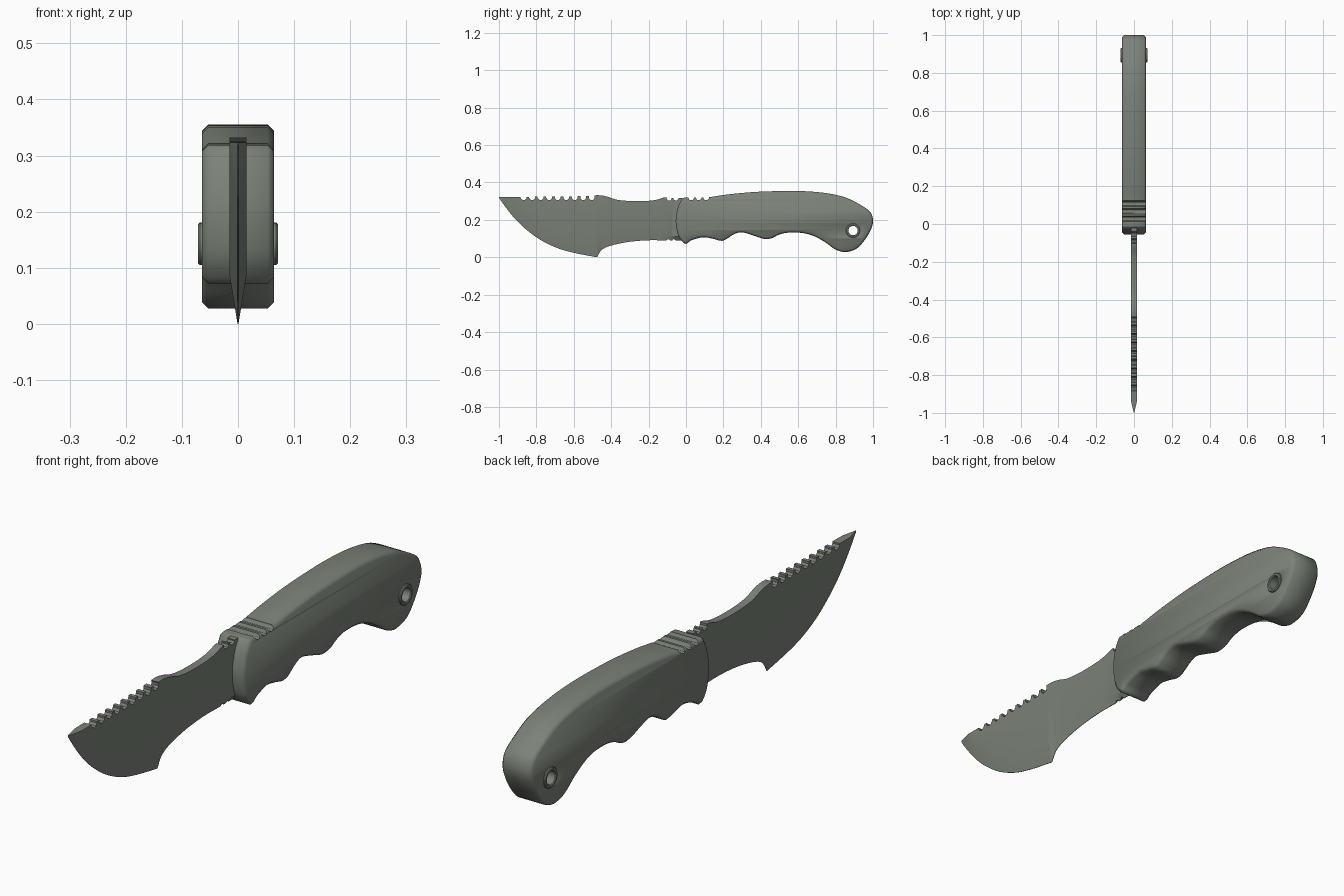
import bpy, bmesh, math
from mathutils import Matrix, Vector

if "Cube" in bpy.data.objects:
    bpy.data.objects.remove(bpy.data.objects["Cube"])

# Maps a flat drawing (y, z) with thickness along x into the world
SIDE = Matrix(((0, 0, 1, 0), (1, 0, 0, 0), (0, 1, 0, 0), (0, 0, 0, 1)))


def catmull(pts, closed=False, n=5):
    out, m = [], len(pts)
    for i in range(m if closed else m - 1):
        if closed:
            q = [pts[(i + k) % m] for k in (-1, 0, 1, 2)]
        else:
            q = [pts[min(max(i + k, 0), m - 1)] for k in (-1, 0, 1, 2)]
        a, b, c, d = map(Vector, q)
        if (c - b).length < 1e-6:
            continue
        for s in range(n):
            t = s / n
            out.append(0.5 * (2 * b + (c - a) * t + (2 * a - 5 * b + 4 * c - d) * t * t
                              + (3 * b - a - 3 * c + d) * t ** 3))
    if not closed:
        out.append(Vector(pts[-1]))
    return out


def circle(y, z, r, n=24):
    return [Vector((y + r * math.cos(2 * math.pi * i / n),
                    z + r * math.sin(2 * math.pi * i / n))) for i in range(n)]


def add_object(name, mesh):
    ob = bpy.data.objects.new(name, mesh)
    bpy.context.collection.objects.link(ob)
    return ob


def slab(name, loops, half, chamfer):
    """Filled outline with holes, extruded along x, chamfered rim."""
    cu = bpy.data.curves.new(name, 'CURVE')
    cu.dimensions, cu.fill_mode = '2D', 'BOTH'
    cu.extrude, cu.bevel_depth = half - chamfer, chamfer
    cu.offset, cu.bevel_resolution = -chamfer, 0
    for loop in loops:
        sp = cu.splines.new('POLY')
        sp.points.add(len(loop) - 1)
        for p, co in zip(sp.points, loop):
            p.co = (co[0], co[1], 0, 1)
        sp.use_cyclic_u = True
    tmp = add_object(name + "_outline", cu)
    dg = bpy.context.evaluated_depsgraph_get()
    me = bpy.data.meshes.new_from_object(tmp.evaluated_get(dg))
    bpy.data.objects.remove(tmp)
    me.transform(SIDE)
    bm = bmesh.new()
    bm.from_mesh(me)
    bmesh.ops.remove_doubles(bm, verts=bm.verts, dist=1e-5)
    bmesh.ops.recalc_face_normals(bm, faces=bm.faces)
    bm.to_mesh(me)
    return add_object(name, me)


def activate(ob):
    bpy.ops.object.select_all(action='DESELECT')
    ob.select_set(True)
    bpy.context.view_layer.objects.active = ob


def cut_grooves(ob, spots):
    """Cut rods running across x at (y, z, radius)."""
    bm = bmesh.new()
    for y, z, r in spots:
        bmesh.ops.create_cone(bm, cap_ends=True, segments=10, radius1=r, radius2=r, depth=0.3,
                              matrix=Matrix.Translation((0, y, z)) @ SIDE)
    me = bpy.data.meshes.new("groove_cutter")
    bm.to_mesh(me)
    cutter = add_object("groove_cutter", me)
    cutter.hide_render = True
    mod = ob.modifiers.new("grooves", 'BOOLEAN')
    mod.operation, mod.solver, mod.object = 'DIFFERENCE', 'EXACT', cutter
    activate(ob)
    bpy.ops.object.modifier_apply(modifier=mod.name)
    bpy.data.objects.remove(cutter)


def height(line, y):
    for a, b in zip(line, line[1:]):
        if a[0] <= y <= b[0]:
            return a[1] + (b[1] - a[1]) * (y - a[0]) / max(b[0] - a[0], 1e-9)
    return line[-1][1]


# Blade: spine and cutting edge lines, wedge ground towards the edge
spine = catmull([(-1, .323), (-.9, .323), (-.7, .325), (-.55, .327), (-.47, .332), (-.42, .324),
                 (-.37, .308), (-.3, .301), (-.22, .301), (-.16, .307), (-.11, .321), (-.07, .317),
                 (0, .317)])
edge = catmull([(-1, .318), (-.97, .275), (-.92, .212), (-.86, .153), (-.78, .094), (-.69, .05),
                (-.6, .024), (-.475, 0), (-.475, 0), (-.457, .032), (-.43, .052), (-.38, .068),
                (-.3, .083), (-.2, .091), (-.1, .09), (0, .09)])
ys = sorted({round(-1 + .01 * i, 4) for i in range(99)} | {-.995, -.475, -.465, -.455, -.445})
T = 0.015
bm = bmesh.new()
rings = []
for y in ys:
    top, low = height(spine, y), height(edge, y)
    bw = .085 if y < -.15 else max(.02, .085 - (y + .15) * .8)
    mid = min(low + bw, top - .001)
    th = max(.001, T * min(1, (top - low) / bw))
    section = [(th, top), (th, mid), (.0008, low), (-.0008, low), (-th, mid), (-th, top)]
    rings.append([bm.verts.new((x, y, z)) for x, z in section])
for a, b in zip(rings, rings[1:]):
    for i in range(6):
        j = (i + 1) % 6
        bm.faces.new((a[i], a[j], b[j], b[i]))
bm.faces.new(rings[0])
bm.faces.new(rings[-1])
bmesh.ops.recalc_face_normals(bm, faces=bm.faces)
me = bpy.data.meshes.new("blade")
bm.to_mesh(me)
blade = add_object("blade", me)
# Saw teeth, thumb notches and finger notches
teeth = [(-.868 + .0455 * i, .322, .0165) for i in range(9)]
thumb = [(-.09 + .036 * i, .317, .014) for i in range(2)]
finger = [(-.095 + .03 * i, .088, .009) for i in range(2)]
cut_grooves(blade, teeth + thumb + finger)

# Handle: finger-grooved outline with a lanyard hole
outline = catmull([(-.02, .312), (-.042, .27), (-.055, .2), (-.046, .13), (-.025, .09), (0, .072),
                   (.03, .091), (.09, .107), (.14, .1), (.19, .088), (.22, .1), (.26, .125),
                   (.3, .133), (.35, .12), (.42, .098), (.46, .103), (.5, .122), (.55, .132),
                   (.62, .13), (.68, .115), (.74, .083), (.79, .047), (.825, .032), (.86, .028),
                   (.91, .045), (.95, .085), (.985, .14), (1, .19), (.988, .238), (.95, .27),
                   (.87, .313), (.8, .334), (.7, .349), (.57, .355), (.4, .351), (.3, .344),
                   (.2, .333), (.12, .321), (.05, .319), (0, .319)], closed=True)
HOLE = (.893, .143)
handle = slab("handle", [outline, circle(*HOLE, .027)], .064, .011)
cut_grooves(handle, [(.028 + .04 * i, .321, .016) for i in range(3)])

# Lanyard tube lining the hole
tube = slab("lanyard_tube", [circle(*HOLE, .038), circle(*HOLE, .025)], .071, .003)

# Dark grey-green finish, smooth shading
finish = bpy.data.materials.new("dark_grey_green")
finish.diffuse_color = (.2, .225, .19, 1)
finish.use_nodes = True
finish.node_tree.nodes["Principled BSDF"].inputs["Base Color"].default_value = finish.diffuse_color
for ob, angle in ((blade, 30), (handle, 50), (tube, 30)):
    ob.data.materials.clear()
    ob.data.materials.append(finish)
    activate(ob)
    bpy.ops.object.shade_smooth_by_angle(angle=math.radians(angle))
